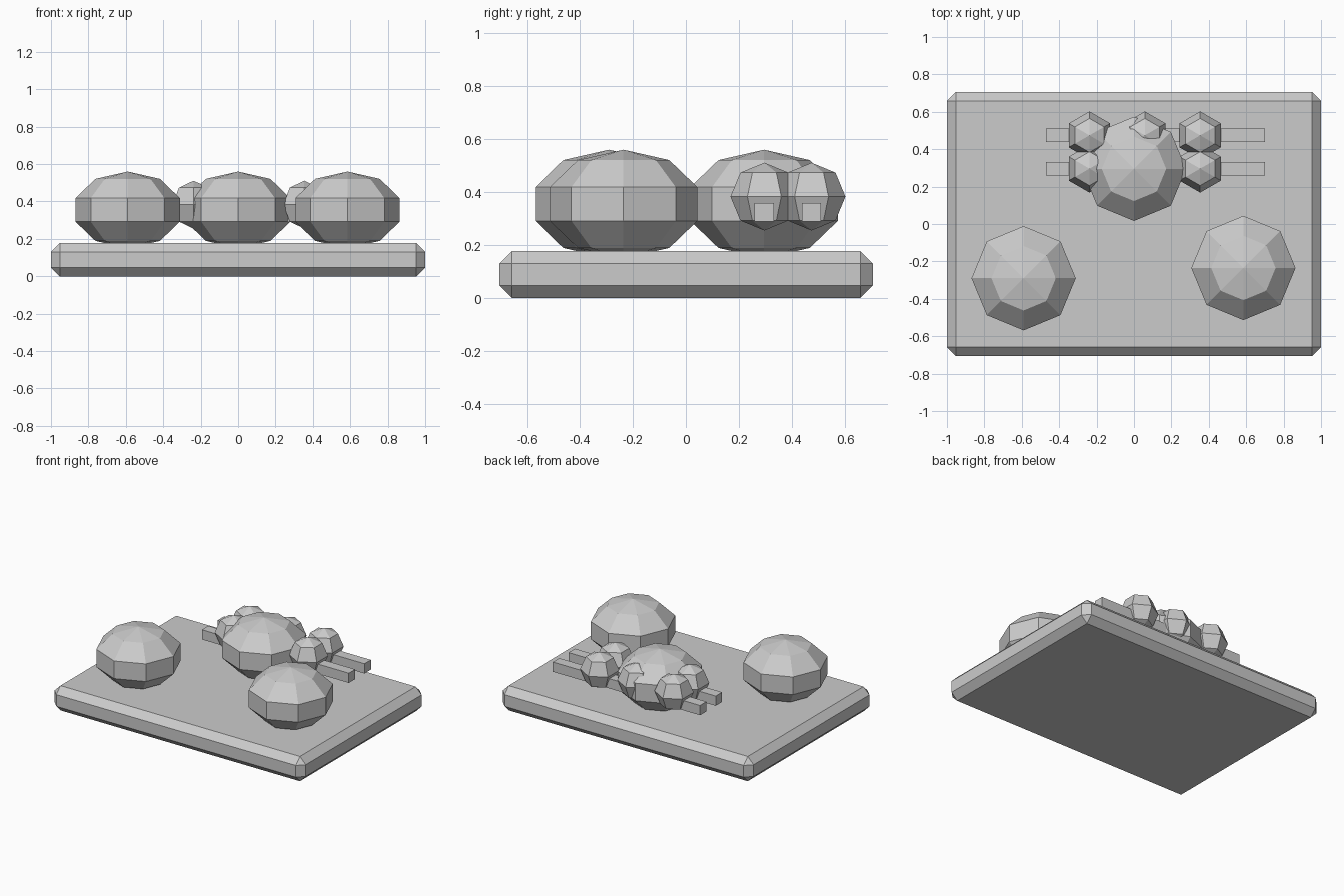
import bpy

old = bpy.data.objects.get("Cube")
if old:
    bpy.data.objects.remove(old, do_unlink=True)

GREY = (0.6, 0.6, 0.6, 1.0)
grey = bpy.data.materials.new("plain_grey")
grey.use_nodes = True
grey.diffuse_color = GREY
grey.node_tree.nodes["Principled BSDF"].inputs["Base Color"].default_value = GREY


def finish(name):
    """Name the active object, apply its colour and keep its faces flat."""
    obj = bpy.context.object
    obj.name = name
    obj.data.materials.append(grey)
    bpy.ops.object.transform_apply(location=False, rotation=False, scale=True)
    bpy.ops.object.shade_flat()
    return obj


def box(name, centre, size):
    bpy.ops.mesh.primitive_cube_add(size=1, location=centre)
    bpy.context.object.scale = size
    return finish(name)


def ball(name, centre, radii, segments, rings):
    bpy.ops.mesh.primitive_uv_sphere_add(
        segments=segments, ring_count=rings, radius=1, location=centre)
    bpy.context.object.scale = radii
    return finish(name)


# Serving board with chamfered edges
board = box("board", (0, 0, 0.089), (2, 1.41, 0.178))
bevel = board.modifiers.new("chamfer", 'BEVEL')
bevel.width = 0.047
bevel.segments = 1

# Three large squashed balls, slightly sunk into the board
for i, (x, y) in enumerate([(-0.59, -0.29), (0.585, -0.235), (0, 0.295)]):
    ball(f"large_ball_{i + 1}", (x, y, 0.355), (0.293, 0.293, 0.205), 8, 5)

# Two skewers, each threaded through three small balls
for row, y in (("front", 0.296), ("back", 0.474)):
    box(f"{row}_skewer", (0.115, y, 0.324), (1.17, 0.073, 0.07))
    for i in range(3):
        x = -0.238 + 0.296 * i
        ball(f"{row}_small_ball_{i + 1}", (x, y, 0.383), (0.128,) * 3, 6, 4)
